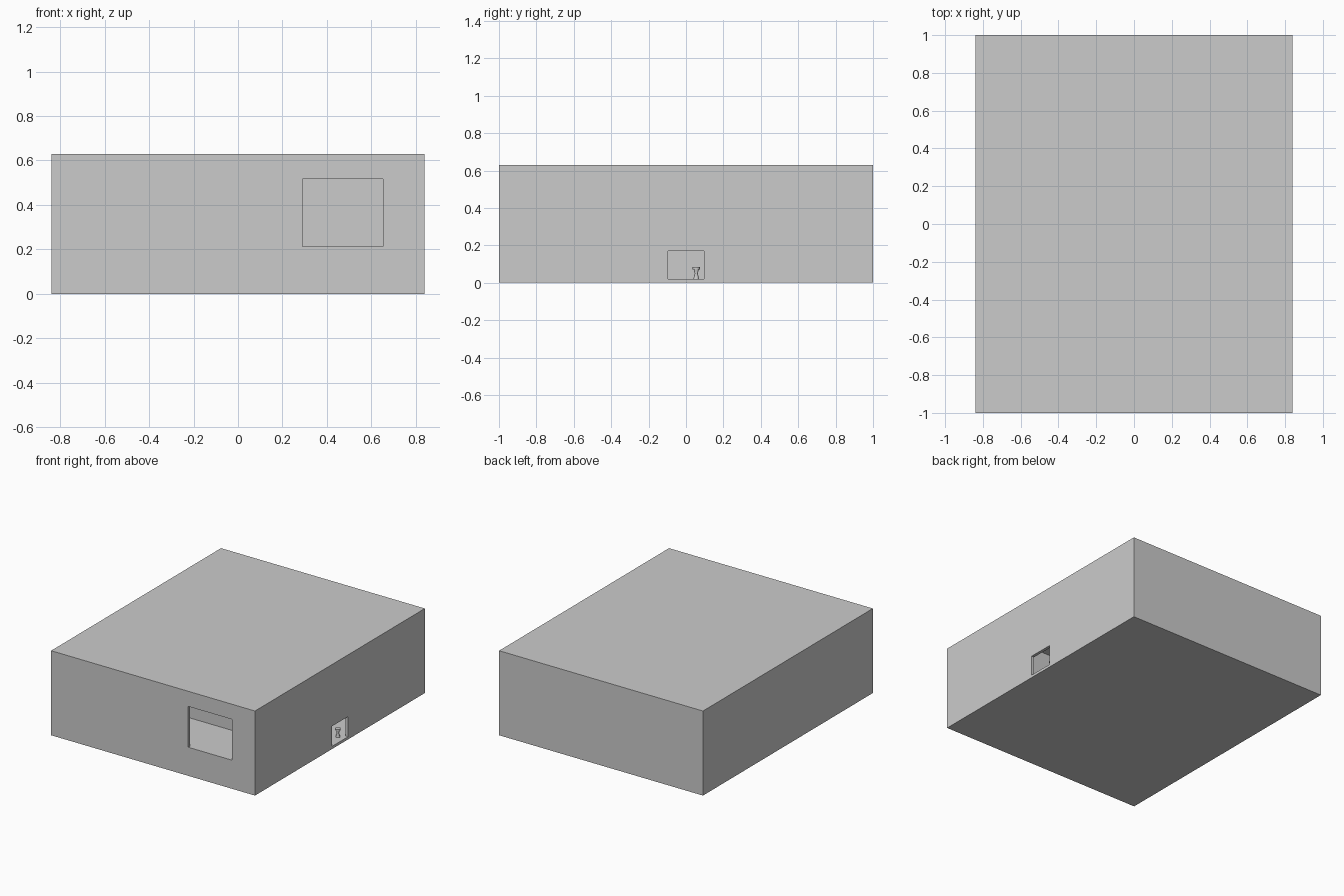
import bpy, bmesh, math

if "Cube" in bpy.data.objects:
    bpy.data.objects.remove(bpy.data.objects["Cube"])


def box(name, x, y, z):
    """Axis-aligned box from (min, max) ranges."""
    bm = bmesh.new()
    bmesh.ops.create_cube(bm, size=1)
    for v in bm.verts:
        v.co = [r[0] if c < 0 else r[1] for c, r in zip(v.co, (x, y, z))]
    me = bpy.data.meshes.new(name)
    bm.to_mesh(me)
    bm.free()
    ob = bpy.data.objects.new(name, me)
    bpy.context.collection.objects.link(ob)
    return ob


def cut(target, cutter):
    cutter.hide_render = True
    cutter.hide_viewport = True
    m = target.modifiers.new(cutter.name, 'BOOLEAN')
    m.operation = 'DIFFERENCE'
    m.solver = 'EXACT'
    m.object = cutter


W, H, T = 0.84, 0.63, 0.022

# solid block hollowed into a main room and a raised front room
building = box("building_shell", (-W, W), (-1, 1), (0, H))
cut(building, box("main_room_cutter", (-W + T, W - T), (-0.59, 1 - T), (0.02, H - T)))
cut(building, box("front_room_cutter", (-W + T, W - T), (-1 + T, -0.61), (0.213, H - T)))

# window in the front wall, doorway in the right wall, sills flush with the floors
cut(building, box("window_cutter", (0.29, 0.652), (-1.1, -0.9), (0.213, 0.517)))
cut(building, box("doorway_cutter", (0.75, 0.9), (-0.095, 0.095), (0.02, 0.17)))

# small waisted stool just inside the doorway
profile = [(0.015, 0.02), (0.014, 0.026), (0.008, 0.048), (0.013, 0.07),
           (0.019, 0.072), (0.019, 0.083)]
N = 16
bm = bmesh.new()
rings = [[bm.verts.new((r * math.cos(2 * math.pi * i / N), r * math.sin(2 * math.pi * i / N), z))
          for i in range(N)] for r, z in profile]
for a, b in zip(rings, rings[1:]):
    for i in range(N):
        j = (i + 1) % N
        bm.faces.new((a[i], a[j], b[j], b[i]))
bm.faces.new(rings[0][::-1])
bm.faces.new(rings[-1])
me = bpy.data.meshes.new("stool")
bm.to_mesh(me)
bm.free()
stool = bpy.data.objects.new("stool", me)
stool.location = (0.785, 0.055, 0)
bpy.context.collection.objects.link(stool)
bpy.context.view_layer.objects.active = stool
stool.select_set(True)
bpy.ops.object.shade_smooth_by_angle(angle=math.radians(30))
